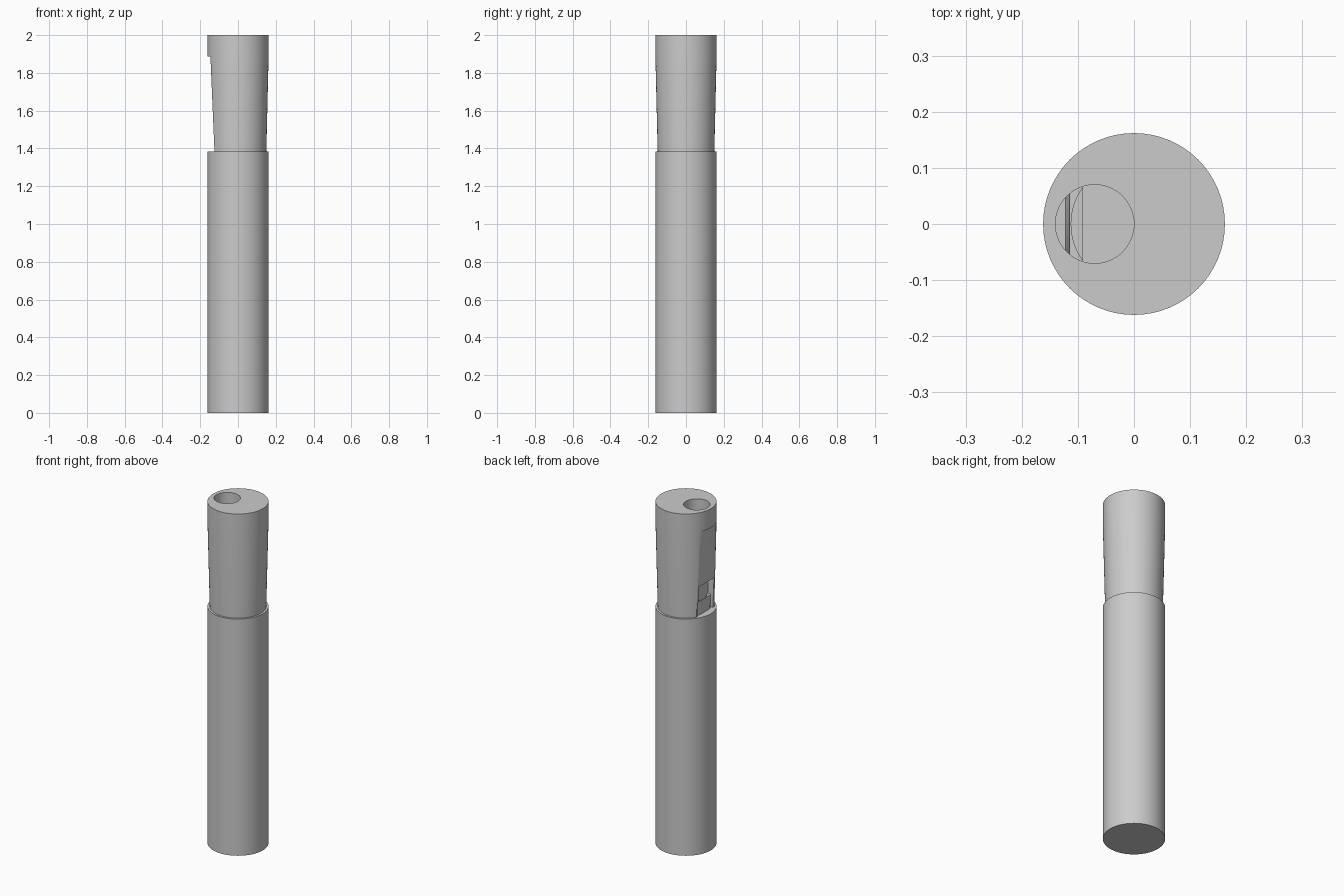
import bpy, bmesh, math

cube = bpy.data.objects.get("Cube")
if cube:
    bpy.data.objects.remove(cube, do_unlink=True)

SHADE = 0.6
grey = bpy.data.materials.new("plain grey")
grey.use_nodes = True
grey.diffuse_color = (SHADE, SHADE, SHADE, 1)
grey.node_tree.nodes["Principled BSDF"].inputs["Base Color"].default_value = (SHADE, SHADE, SHADE, 1)

SIDES = 64


def finish(name, bm):
    bmesh.ops.recalc_face_normals(bm, faces=bm.faces)
    mesh = bpy.data.meshes.new(name)
    bm.to_mesh(mesh)
    bm.free()
    mesh.materials.append(grey)
    obj = bpy.data.objects.new(name, mesh)
    bpy.context.collection.objects.link(obj)
    return obj


def turned(name, profile, x=0):
    """Turn a (radius, z) profile and close both ends with flat discs."""
    bm = bmesh.new()
    angles = [math.tau * i / SIDES for i in range(SIDES)]
    rings = [[bm.verts.new((x + r * math.cos(a), r * math.sin(a), z)) for a in angles]
             for r, z in profile]
    for low, high in zip(rings, rings[1:]):
        for i in range(SIDES):
            j = (i + 1) % SIDES
            bm.faces.new((low[i], low[j], high[j], high[i]))
    bm.faces.new(rings[0])
    bm.faces.new(rings[-1])
    return finish(name, bm)


def prism(name, profile, half_width):
    """Extrude an (x, z) profile along y, closed at both ends."""
    bm = bmesh.new()
    near, far = ([bm.verts.new((x, y, z)) for x, z in profile] for y in (-half_width, half_width))
    bm.faces.new(near)
    bm.faces.new(far)
    for i in range(len(profile)):
        j = (i + 1) % len(profile)
        bm.faces.new((near[i], near[j], far[j], far[i]))
    return finish(name, bm)


def block(name, x0, x1, z0, z1, half_width):
    return prism(name, [(x0, z0), (x1, z0), (x1, z1), (x0, z1)], half_width)


def carve(obj, cutters):
    bpy.context.view_layer.objects.active = obj
    for cutter in cutters:
        cutter.hide_render = True
        mod = obj.modifiers.new("cut", "BOOLEAN")
        mod.operation = "DIFFERENCE"
        mod.solver = "EXACT"
        mod.object = cutter
        bpy.ops.object.modifier_apply(modifier=mod.name)
        bpy.data.objects.remove(cutter, do_unlink=True)


def smooth(obj):
    bpy.ops.object.select_all(action="DESELECT")
    obj.select_set(True)
    bpy.context.view_layer.objects.active = obj
    bpy.ops.object.shade_smooth_by_angle(angle=math.radians(30))


R, BORE, JOINT, LIP_TOP, CAP = 0.162, 0.112, 1.385, 1.46, 1.888
WINDWAY_BACK, WINDWAY_FRONT = -0.092, -0.122

# Long body: a tube with a closed bottom
body = turned("tube_body", [(R, 0), (R, JOINT), (BORE, JOINT), (BORE, 0.06)])

# Tapered mouthpiece with a straight cap, blow hole, windway and window
mouthpiece = turned("mouthpiece", [(0.15, JOINT), (R, CAP), (R, 2)])
carve(mouthpiece, [
    prism("flat_cutter", [(-0.146, CAP), (-0.121, 1.3), (-0.3, 1.3), (-0.3, CAP)], 0.3),
    turned("blow_hole_cutter", [(0.07, 1.88), (0.07, 2.1)], -0.07),
    block("windway_cutter", WINDWAY_FRONT, WINDWAY_BACK, 1.5, 1.9, 0.07),
    block("window_cutter", -0.3, WINDWAY_BACK, 1.3, 1.56, 0.07),
])

# Thin sloping lip standing in the window
lip = turned("sounding_lip", [(0.13, JOINT), (0.13, LIP_TOP)])
carve(lip, [
    turned("lip_bore_cutter", [(BORE, 1.3), (BORE, 1.6)]),
    block("lip_back_cutter", -0.09, 0.3, 1.3, 1.6, 0.3),
    prism("lip_slope_cutter", [(-0.114, 1.47), (-0.123, 1.37), (-0.3, 1.37), (-0.3, 1.47)], 0.3),
])

for part in (body, mouthpiece, lip):
    smooth(part)
